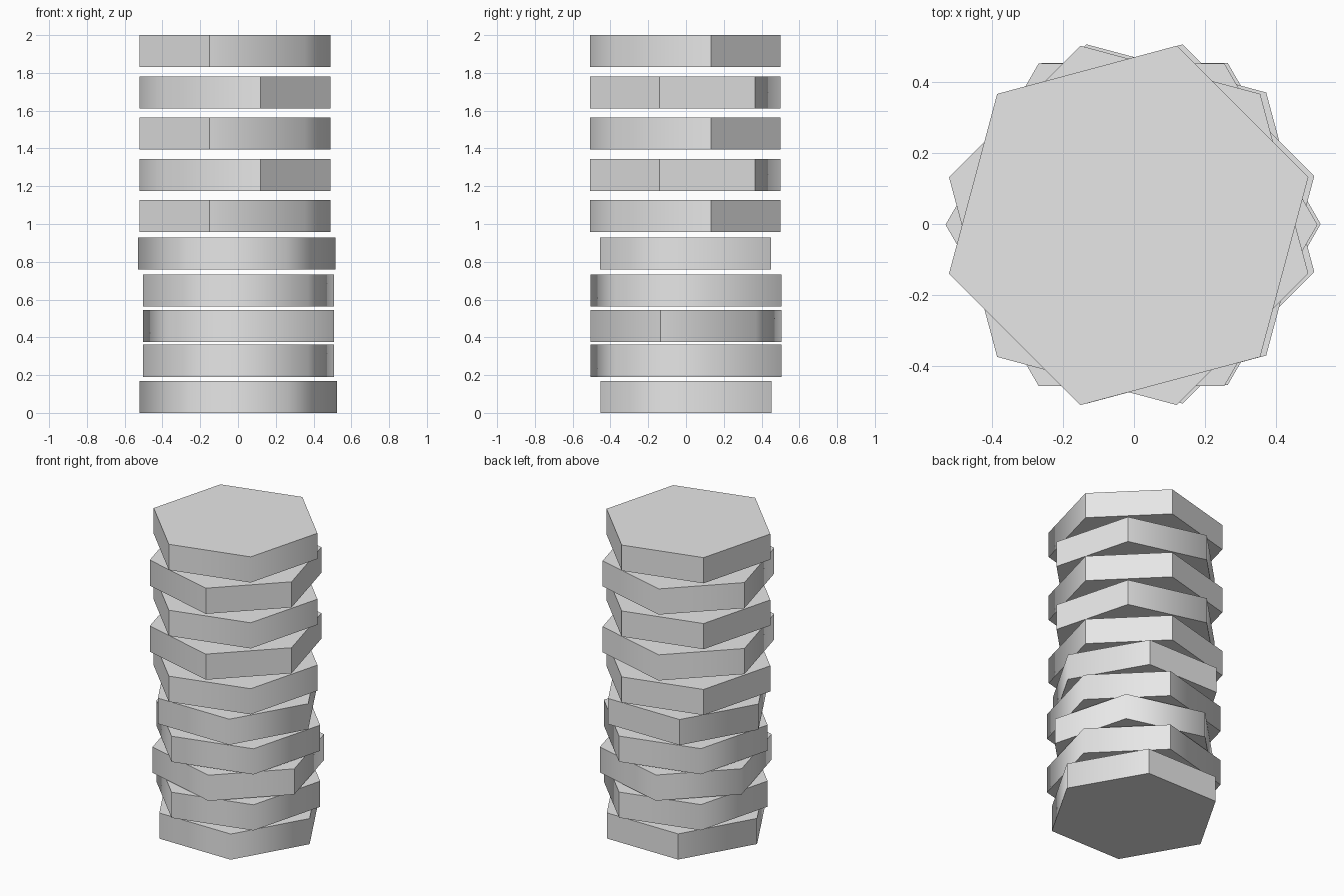
import bpy
import bmesh
from math import radians, degrees, cos, sin, atan2

default_cube = bpy.data.objects.get("Cube")
if default_cube:
    bpy.data.objects.remove(default_cube, do_unlink=True)

RADIUS = 0.523
THICKNESS = 0.17

grey = bpy.data.materials.new("light_grey")
grey.use_nodes = True
grey.diffuse_color = (0.8, 0.8, 0.8, 1)
grey.node_tree.nodes["Principled BSDF"].inputs["Base Color"].default_value = (0.8, 0.8, 0.8, 1)


def hex_slab(name, x, y, bottom, turn, crisp):
    """Six-sided slab; crisp lists the corner angles whose upright edge stays sharp."""
    bm = bmesh.new()
    angles = [radians(turn + 60 * k) for k in range(6)]
    base = bm.faces.new([bm.verts.new((RADIUS * cos(a), RADIUS * sin(a), 0)) for a in angles])
    grown = bmesh.ops.extrude_face_region(bm, geom=[base])["geom"]
    top = [v for v in grown if isinstance(v, bmesh.types.BMVert)]
    bmesh.ops.translate(bm, verts=top, vec=(0, 0, THICKNESS))
    bmesh.ops.recalc_face_normals(bm, faces=bm.faces)

    # Smooth sides, with sharp rims and chosen sharp corners
    for face in bm.faces:
        face.smooth = True
    for edge in bm.edges:
        a, b = (v.co for v in edge.verts)
        upright = abs(a.z - b.z) > THICKNESS / 2
        corner = round(degrees(atan2(a.y, a.x))) % 360
        edge.smooth = upright and corner not in crisp

    mesh = bpy.data.meshes.new(name)
    bm.to_mesh(mesh)
    bm.free()
    mesh.materials.append(grey)
    slab = bpy.data.objects.new(name, mesh)
    slab.location = (x, y, bottom)
    bpy.context.collection.objects.link(slab)


# Lower stack: closely spaced slabs
hex_slab("base_slab", 0.002, 0, 0, 0, {60, 120})
hex_slab("lower_slab_1", 0.002, 0, 0.191, 15, {75})
hex_slab("lower_slab_2", 0.002, 0, 0.376, 45, {345})
hex_slab("lower_slab_3", 0.002, 0, 0.562, 15, {75})
hex_slab("middle_slab", -0.007, -0.002, 0.759, 0, {60, 120})

# Upper stack: wider gaps, turning alternately
for i in range(5):
    if i % 2 == 0:
        turn, crisp = 15, {15, 75, 135, 195, 255}
    else:
        turn, crisp = 45, {45, 165, 285, 345}
    hex_slab(f"upper_slab_{i + 1}", -0.015, -0.004, 0.957 + i * 0.2183, turn, crisp)
